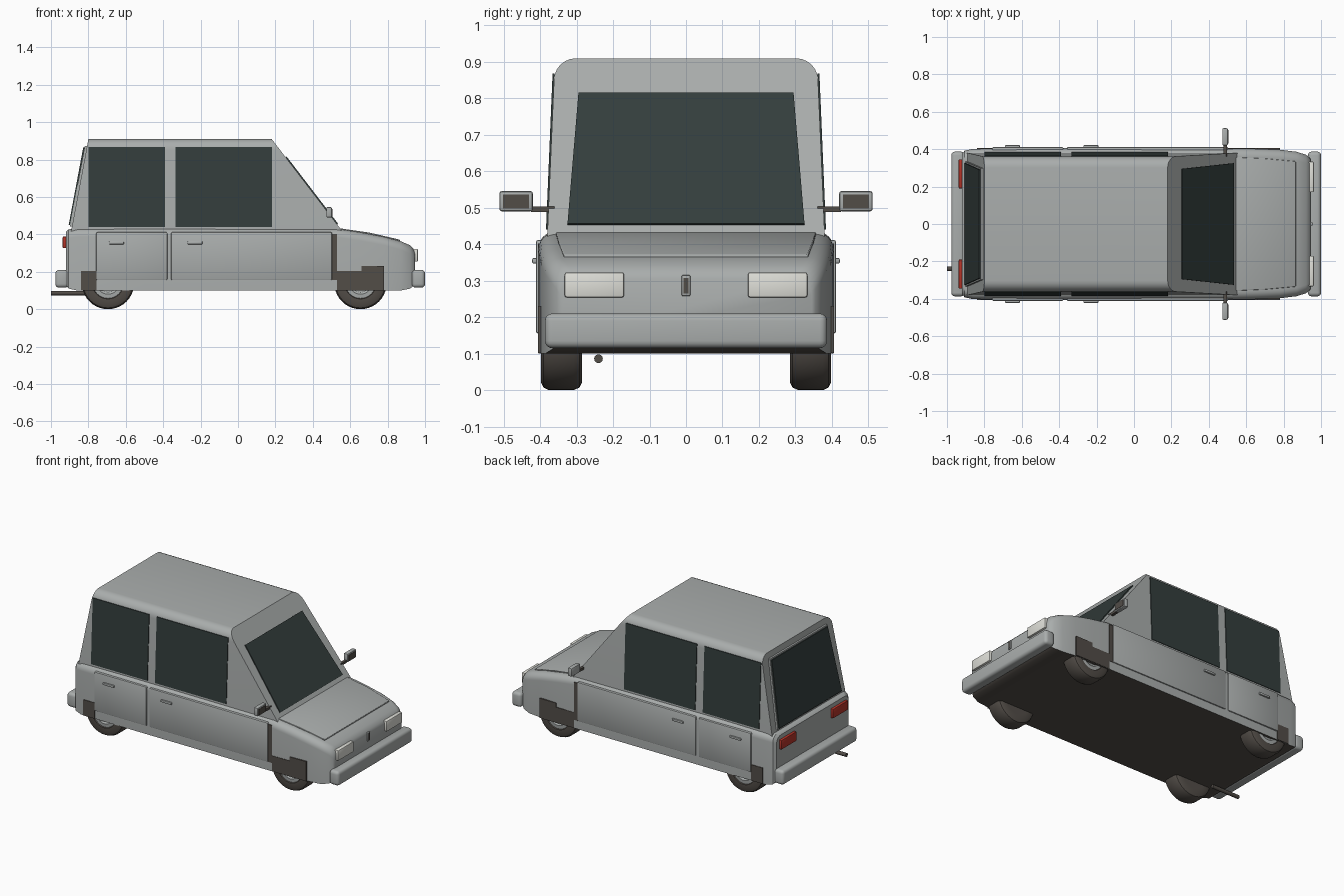
import bpy, bmesh, math
from mathutils import Vector

if "Cube" in bpy.data.objects:
    bpy.data.objects.remove(bpy.data.objects["Cube"])


def colour(name, rgb):
    m = bpy.data.materials.new(name)
    m.diffuse_color = (*rgb, 1)
    m.use_nodes = True
    m.node_tree.nodes["Principled BSDF"].inputs["Base Color"].default_value = m.diffuse_color
    return m


GREY = colour("body grey", (0.40, 0.42, 0.415))
GLASS = colour("dark glass", (0.034, 0.048, 0.046))
DARK = colour("dark trim", (0.085, 0.074, 0.064))
RED = colour("tail red", (0.46, 0.035, 0.022))
LAMP = colour("lamp white", (0.74, 0.74, 0.69))


def finish(bm, name, mats, bevel=0, segments=3, angle=35):
    bmesh.ops.recalc_face_normals(bm, faces=bm.faces[:])
    me = bpy.data.meshes.new(name)
    bm.to_mesh(me)
    bm.free()
    for m in mats:
        me.materials.append(m)
    ob = bpy.data.objects.new(name, me)
    bpy.context.collection.objects.link(ob)
    bpy.ops.object.select_all(action='DESELECT')
    ob.select_set(True)
    bpy.context.view_layer.objects.active = ob
    if bevel:
        b = ob.modifiers.new("bevel", 'BEVEL')
        b.width, b.segments, b.limit_method = bevel, segments, 'ANGLE'
        bpy.ops.object.modifier_apply(modifier="bevel")
    bpy.ops.object.shade_smooth_by_angle(angle=math.radians(angle))
    return ob


def loft(rings):
    """Closed skin through equal rings of points, capped at both ends."""
    bm = bmesh.new()
    vs = [[bm.verts.new(p) for p in r] for r in rings]
    n = len(vs[0])
    for a, b in zip(vs, vs[1:]):
        for i in range(n):
            j = (i + 1) % n
            bm.faces.new((a[i], a[j], b[j], b[i]))
    bm.faces.new(vs[0])
    bm.faces.new(vs[-1])
    return bm


def plate(name, pts, offset, mat, bevel=0):
    back = [Vector(p) for p in pts]
    return finish(loft([back, [p + Vector(offset) for p in back]]), name, [mat], bevel)


def box(name, x, y, z, mat, bevel=0, segments=2):
    pts = [(x[0], y[0]), (x[1], y[0]), (x[1], y[1]), (x[0], y[1])]
    bm = loft([[(a, b, h) for a, b in pts] for h in z])
    return finish(bm, name, [mat], bevel, segments)


def arch(w_low, w_high, z_low, z_high, r):
    """Mirrored cross-section with rounded upper corners, as (y, z)."""
    half = [(w_low, z_low)]
    for k in range(7):
        t = math.radians(15 * k)
        half.append((w_high - r + r * math.cos(t), z_high - r + r * math.sin(t)))
    return half + [(-y, z) for y, z in reversed(half)]


# Lower body: x, half width, bottom, top
stations = [(-0.92, 0.375, 0.13, 0.415), (-0.905, 0.392, 0.11, 0.427),
            (-0.86, 0.402, 0.10, 0.432), (-0.5, 0.405, 0.10, 0.434),
            (0.53, 0.405, 0.10, 0.43), (0.66, 0.402, 0.10, 0.41),
            (0.78, 0.397, 0.10, 0.387), (0.87, 0.386, 0.10, 0.363),
            (0.92, 0.37, 0.11, 0.342), (0.94, 0.355, 0.125, 0.322),
            (0.947, 0.345, 0.14, 0.305)]
bm = loft([[(x, y, z) for y, z in arch(w, w, zb, zt, 0.045)] for x, w, zb, zt in stations])
bmesh.ops.recalc_face_normals(bm, faces=bm.faces[:])
for f in bm.faces:
    f.material_index = int(f.normal.z < -0.6)
finish(bm, "lower_body", [GREY, DARK])


# Cabin: slanted ends
def front_x(z):
    return 0.54 - (z - 0.44) * 0.36 / 0.47


def rear_x(z):
    return -0.89 + (z - 0.43) * 0.09 / 0.48


section = arch(0.381, 0.362, 0.41, 0.91, 0.06)
finish(loft([[(fx(z), y, z) for y, z in section] for fx in (rear_x, front_x)]), "cabin", [GREY])

# Windscreen and rear window
plate("windscreen", [(front_x(z), y, z) for y, z in
      ((-0.325, 0.453), (0.325, 0.453), (0.295, 0.812), (-0.295, 0.812))],
      (0.005, 0, 0.004), GLASS)
for name, grow, dx, mat in (("rear_window_frame", 0.008, -0.012, GREY),
                            ("rear_window", 0, -0.019, GLASS)):
    plate(name, [(rear_x(z), y, z) for y, z in
          ((-0.325 - grow, 0.45 - grow), (0.325 + grow, 0.45 - grow),
           (0.29 + grow, 0.865 + grow), (-0.29 - grow, 0.865 + grow))], (dx, 0, 0), mat)

# Bonnet panel
plate("bonnet", [(0.54, -0.357, 0.424), (0.54, 0.357, 0.424), (0.70, 0.350, 0.401),
                 (0.865, 0.335, 0.363), (0.865, -0.335, 0.363), (0.70, -0.350, 0.401)],
      (0, 0, 0.009), GREY, 0.003)

# Bumpers, badge plate and exhaust
box("front_bumper", (0.93, 1.0), (-0.387, 0.387), (0.115, 0.21), GREY, 0.02, 4)
box("rear_bumper", (-0.977, -0.905), (-0.387, 0.387), (0.115, 0.21), GREY, 0.02, 4)
box("badge_rim", (0.935, 0.953), (-0.012, 0.012), (0.258, 0.315), GREY, 0.003)
box("badge_inset", (0.95, 0.955), (-0.007, 0.007), (0.265, 0.308), DARK)


def disc_ring(x, r, a, y, n, z):
    return [(x + r * math.cos(2 * math.pi * k / n), y, z + r * math.sin(2 * math.pi * k / n))
            for k in range(n)]


pipe = [[(x, -0.24 + 0.012 * math.cos(k * math.pi / 6), 0.086 + 0.012 * math.sin(k * math.pi / 6))
         for k in range(12)] for x in (-1.0, -0.80)]
finish(loft(pipe), "exhaust", [DARK])

for s, side in ((-1, "right"), (1, "left")):
    def sy(a, b):
        return tuple(sorted((s * a, s * b)))

    # Side windows following the wall slope
    for name, x0, x1 in (("rear", -0.80, -0.39), ("front", -0.335, 0.183)):
        plate(f"{side}_{name}_side_window",
              [(x0, s * 0.379, 0.44), (x1, s * 0.379, 0.44),
               (x1, s * 0.361, 0.868), (x0, s * 0.361, 0.868)], (0, s * 0.005, 0), GLASS)

    # Doors and handles
    for name, x0, x1, hx in (("rear", -0.758, -0.378, -0.69), ("front", -0.358, 0.503, -0.27)):
        box(f"{side}_{name}_door", (x0, x1), sy(0.38, 0.412), (0.155, 0.412), GREY, 0.007)
        box(f"{side}_{name}_handle", (hx, hx + 0.08), sy(0.405, 0.422), (0.347, 0.362), GREY, 0.004)

    # Door gap and stepped wheel arches as thin dark plates
    for name, x0, x1, z0, z1 in (("door_gap", 0.503, 0.53, 0.155, 0.402),
                                 ("front_arch_low", 0.53, 0.66, 0.101, 0.203),
                                 ("front_arch_high", 0.66, 0.78, 0.101, 0.23),
                                 ("rear_arch", -0.84, -0.757, 0.101, 0.205)):
        box(f"{side}_{name}", (x0, x1), sy(0.398, 0.4065), (z0, z1), DARK)

    # Lamps
    box(f"{side}_headlamp", (0.93, 0.962), sy(0.17, 0.333), (0.254, 0.323), LAMP, 0.006)
    box(f"{side}_tail_lamp", (-0.937, -0.91), sy(0.19, 0.346), (0.327, 0.388), RED, 0.004)

    # Door mirror: housing, glass, arm
    box(f"{side}_mirror", (0.472, 0.502), sy(0.42, 0.512), (0.49, 0.546), GREY, 0.007)
    box(f"{side}_mirror_inset", (0.50, 0.504), sy(0.431, 0.502), (0.498, 0.537), DARK)
    box(f"{side}_mirror_arm", (0.478, 0.496), sy(0.36, 0.425), (0.489, 0.504), DARK)

    # Wheels: rounded tyre with dished grey hub
    for name, wx in (("rear", -0.695), ("front", 0.655)):
        shape = [(0.285, 0.085), (0.285, 0.118), (0.292, 0.133), (0.308, 0.14), (0.376, 0.14),
                 (0.391, 0.133), (0.398, 0.118), (0.398, 0.085), (0.385, 0.078)]
        finish(loft([disc_ring(wx, r, 0, s * y, 40, 0.14) for y, r in shape]),
               f"{side}_{name}_tyre", [DARK])
        finish(loft([disc_ring(wx, r, 0, s * y, 32, 0.14) for y, r in
                     ((0.37, 0.082), (0.392, 0.082), (0.394, 0.06), (0.387, 0.05))]),
               f"{side}_{name}_hub", [GREY])
